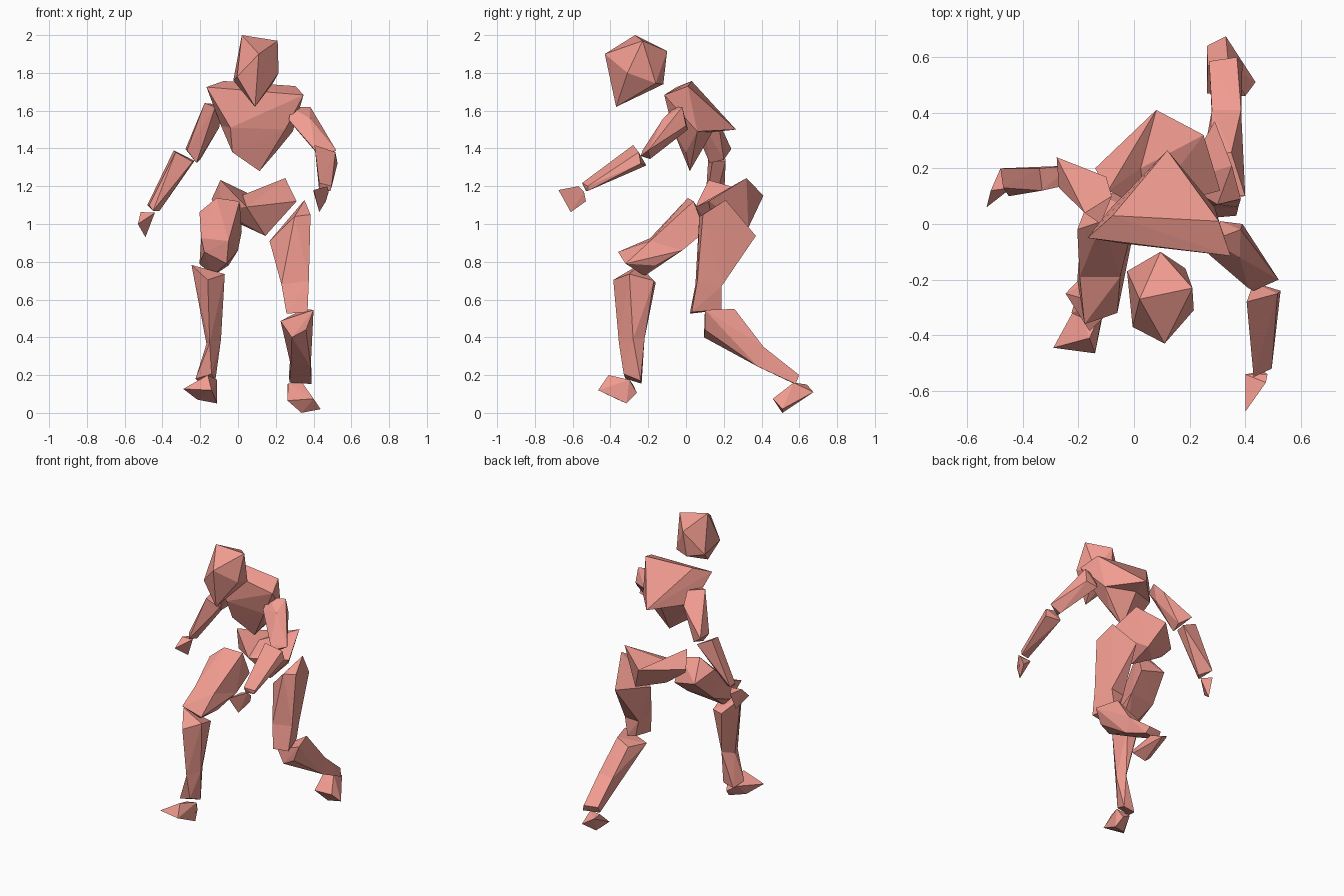
import bpy, bmesh

skin = bpy.data.materials.new("clay_red")
skin.diffuse_color = (0.88, 0.33, 0.28, 1)


def faceted(name, *rings):
    """Skin consecutive cross-sections with flat faceted hulls, joined as one part."""
    bm = bmesh.new()
    for a, b in zip(rings, rings[1:]):
        verts = [bm.verts.new(p) for p in a + b]
        out = bmesh.ops.convex_hull(bm, input=verts)
        loose = {v for v in out["geom_interior"] + out["geom_unused"]
                 if isinstance(v, bmesh.types.BMVert) and not v.link_faces}
        bmesh.ops.delete(bm, geom=list(loose), context='VERTS')
    bmesh.ops.recalc_face_normals(bm, faces=bm.faces[:])
    mesh = bpy.data.meshes.new(name)
    bm.to_mesh(mesh)
    bm.free()
    mesh.materials.append(skin)
    bpy.context.collection.objects.link(bpy.data.objects.new(name, mesh))


# head: crown, then jaw
faceted("head",
        [(.02, -.27, 2), (.21, -.23, 1.97), (.11, -.43, 1.9), (.095, -.1, 1.915)],
        [(-.005, -.37, 1.78), (.215, -.31, 1.8), (.185, -.16, 1.745),
         (.08, -.12, 1.74), (-.025, -.17, 1.76), (.09, -.37, 1.62)])

# chest: shoulders with back point, rib line, belly
faceted("chest",
        [(-.167, -.05, 1.725), (.347, -.115, 1.683), (.305, .01, 1.73),
         (-.077, .03, 1.757), (.12, .265, 1.5)],
        [(-.04, -.07, 1.51), (.25, -.07, 1.5), (.29, .06, 1.49), (.1, .14, 1.487), (-.09, .05, 1.52)],
        [(-.03, -.02, 1.38), (.2, 0, 1.38), (.114, .02, 1.28)])

# pelvis: left hip, middle, right hip
faceted("pelvis",
        [(-.093, .12, 1.233), (-.14, .2, 1.13), (-.1, .15, 1.08)],
        [(.024, .2, 1.153), (.045, .05, 1.09), (.08, .41, 1.15), (.01, .2, 1.0),
         (.145, .15, .937), (.16, .33, .98)],
        [(.25, .32, 1.243), (.31, .12, 1.12)])

# left arm, swung out
faceted("left_upper_arm",
        [(-.177, .04, 1.64), (-.12, 0, 1.62), (-.08, .1, 1.63), (-.1, .1, 1.51), (-.1, .17, 1.55)],
        [(-.278, .24, 1.397), (-.27, .13, 1.39), (-.22, .125, 1.323), (-.2, .2, 1.34)])
faceted("left_forearm",
        [(-.34, .2, 1.39), (-.33, .12, 1.38), (-.23, .21, 1.335), (-.24, .14, 1.33)],
        [(-.48, .2, 1.1), (-.47, .13, 1.1), (-.45, .1, 1.07), (-.415, .14, 1.07)])
faceted("left_hand",
        [(-.515, .12, 1.063), (-.44, .13, 1.06), (-.48, .2, 1.05)],
        [(-.53, .06, 1), (-.49, .15, .93)])

# right arm, reaching forward
faceted("right_upper_arm",
        [(.277, -.06, 1.62), (.383, -.02, 1.62), (.27, -.11, 1.55), (.38, -.12, 1.56),
         (.31, .01, 1.5), (.39, 0, 1.52)],
        [(.52, -.2, 1.39), (.41, -.23, 1.39), (.43, -.24, 1.36), (.45, -.19, 1.344)])
faceted("right_forearm",
        [(.405, -.28, 1.418), (.516, -.25, 1.38), (.527, -.24, 1.32), (.43, -.21, 1.31)],
        [(.495, -.52, 1.2), (.43, -.55, 1.217), (.43, -.53, 1.175), (.49, -.52, 1.175)])
faceted("right_hand",
        [(.474, -.57, 1.2), (.48, -.54, 1.17), (.465, -.53, 1.12), (.4, -.54, 1.17)],
        [(.4, -.675, 1.18), (.43, -.61, 1.063)])

# left leg, stepping forward
faceted("left_thigh",
        [(-.114, .01, 1.138), (.008, .04, 1.12), (-.204, -.02, 1.063), (.02, .1, .96), (-.15, .12, 1)],
        [(-.195, -.19, .925), (-.05, -.19, .91), (.0, -.02, .86), (-.19, -.04, .85)],
        [(-.178, -.36, .852), (-.06, -.32, .79), (-.204, -.2, .79), (-.135, -.22, .725), (-.05, -.16, .78)])
faceted("left_shin",
        [(-.246, -.25, .783), (-.16, -.385, .704), (-.07, -.3, .735), (-.09, -.17, .7), (-.16, -.16, .69)],
        [(-.167, -.3, .365), (-.15, -.355, .37), (-.09, -.28, .39), (-.12, -.22, .39)],
        [(-.225, -.32, .18), (-.14, -.33, .206), (-.12, -.24, .17), (-.2, -.235, .155)])
faceted("left_foot",
        [(-.11, -.3, .175), (-.2, -.28, .15), (-.11, -.315, .05), (-.13, -.26, .106)],
        [(-.16, -.41, .2), (-.14, -.465, .12), (-.29, -.445, .127), (-.215, -.36, .07)])

# right leg, trailing behind
faceted("right_thigh",
        [(.352, .21, 1.127), (.384, .09, 1.05), (.3, .07, 1.04), (.167, .15, .91), (.29, .37, .937)],
        [(.34, .188, .67), (.24, .18, .66), (.375, .06, .7), (.23, .05, .68)],
        [(.368, .03, .534), (.257, .02, .525), (.32, .188, .545), (.27, .17, .545)])
faceted("right_shin",
        [(.4, .1, .545), (.225, .11, .487), (.285, .095, .4), (.36, .1, .44), (.35, .257, .55), (.27, .25, .5)],
        [(.385, .41, .35), (.28, .41, .34), (.28, .38, .25), (.385, .38, .245)],
        [(.27, .585, .206), (.37, .6, .2), (.39, .58, .153), (.272, .56, .16)])
faceted("right_foot",
        [(.33, .675, .11), (.262, .64, .15), (.265, .57, .155), (.34, .57, .16)],
        [(.437, .51, .02), (.336, .51, 0), (.262, .47, .065), (.4, .46, .075)])
